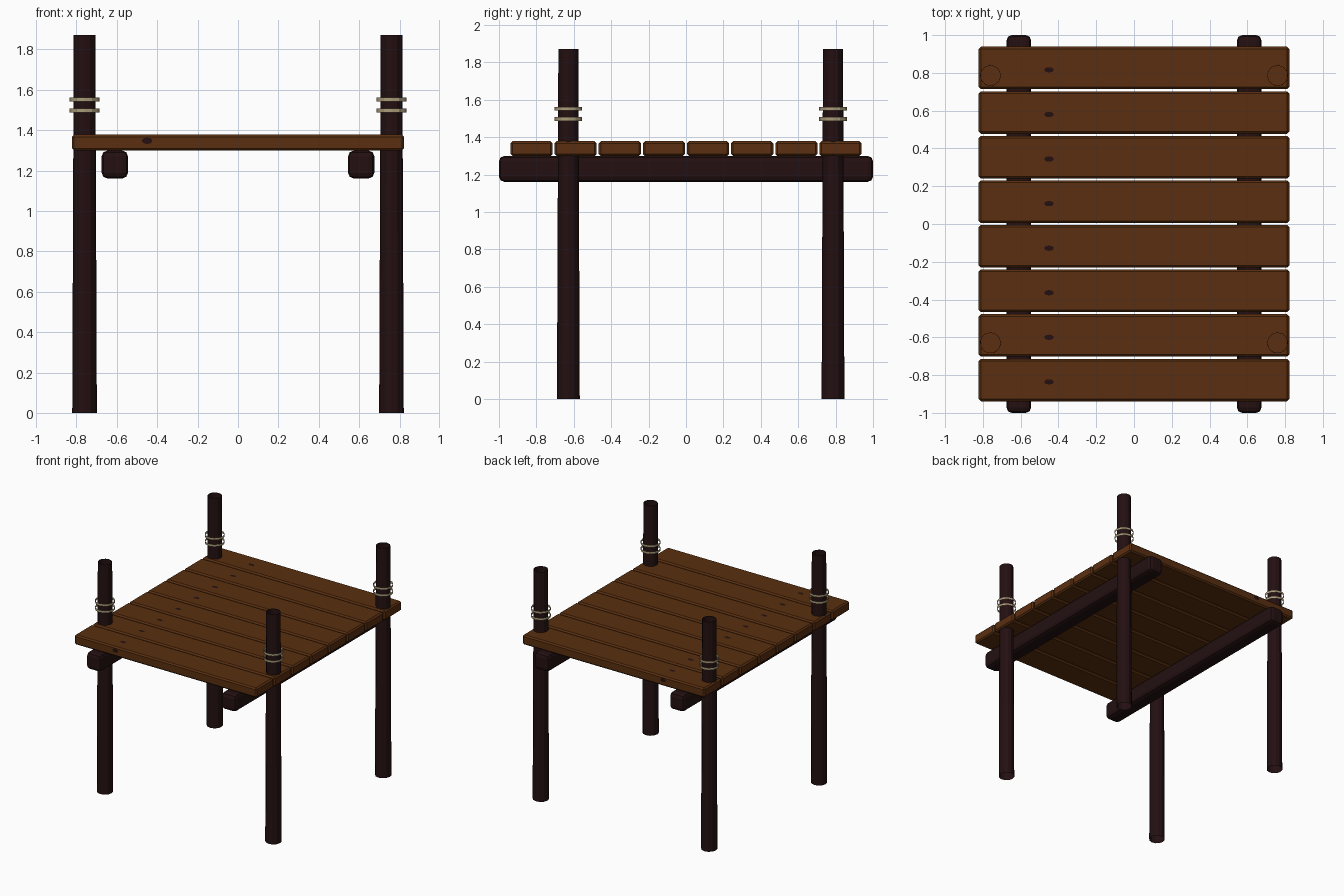
import bpy, bmesh, math
from mathutils import Matrix

if "Cube" in bpy.data.objects:
    bpy.data.objects.remove(bpy.data.objects["Cube"])


def material(name, rgb):
    m = bpy.data.materials.new(name)
    m.diffuse_color = (*rgb, 1.0)
    m.use_nodes = True
    m.node_tree.nodes["Principled BSDF"].inputs["Base Color"].default_value = m.diffuse_color
    return m


PLANK = material("plank brown", (0.102, 0.028, 0.005))
DARK = material("dark timber", (0.017, 0.005, 0.0055))
ROPE = material("rope beige", (0.40, 0.33, 0.19))


def finish(name, bm, mat):
    me = bpy.data.meshes.new(name)
    bm.to_mesh(me)
    bm.free()
    me.materials.append(mat)
    ob = bpy.data.objects.new(name, me)
    bpy.context.collection.objects.link(ob)
    return ob


def box(name, center, size, bevel, segments, mat):
    bm = bmesh.new()
    bmesh.ops.create_cube(bm, size=1, matrix=Matrix.Translation(center) @ Matrix.Diagonal((*size, 1)))
    bmesh.ops.bevel(bm, geom=bm.edges[:], offset=bevel, segments=segments,
                    profile=0.5, affect='EDGES')
    return finish(name, bm, mat)


def tube(name, x, y, z0, z1, r0, r1, sides, mat):
    # open-ended tapered tube
    bm = bmesh.new()
    bmesh.ops.create_cone(bm, cap_ends=False, segments=sides, radius1=r0, radius2=r1,
                          depth=z1 - z0, matrix=Matrix.Translation((x, y, (z0 + z1) / 2)))
    return finish(name, bm, mat)


def knot(name, center, rot, rx, ry):
    # thin dark oval on the plank surface
    bm = bmesh.new()
    m = Matrix.Translation(center) @ rot @ Matrix.Diagonal((rx, ry, 1, 1))
    bmesh.ops.create_circle(bm, cap_ends=True, segments=10, radius=1, matrix=m)
    return finish(name, bm, DARK)


# deck planks with a knot in each
for i in range(8):
    y = -0.826 + i * 0.236
    box(f"deck_plank_{i + 1}", (0, y, 1.3385), (1.644, 0.225, 0.079), 0.011, 1, PLANK)
    knot(f"plank_knot_{i + 1}", (-0.45, y - 0.01, 1.3785), Matrix.Identity(4), 0.026, 0.014)

# knots on the outer plank sides
front = Matrix.Rotation(math.pi / 2, 4, 'X')
back = Matrix.Rotation(-math.pi / 2, 4, 'X')
knot("front_knot", (-0.45, -0.939, 1.348), front, 0.026, 0.016)
knot("back_knot", (-0.45, 0.939, 1.348), back, 0.026, 0.016)

# support beams, corner posts and rope bands
for side, sx in (("left", -1), ("right", 1)):
    box(f"{side}_beam", (sx * 0.61, 0, 1.23), (0.13, 2.0, 0.138), 0.028, 2, DARK)
    for end, y in (("front", -0.629), ("back", 0.786)):
        x = sx * 0.76
        tube(f"{end}_{side}_post", x, y, 0, 1.872, 0.061, 0.0535, 12, DARK)
        for k, z in enumerate((1.497, 1.551)):
            tube(f"{end}_{side}_rope_{k + 1}", x, y, z - 0.01, z + 0.01, 0.074, 0.074, 12, ROPE)
